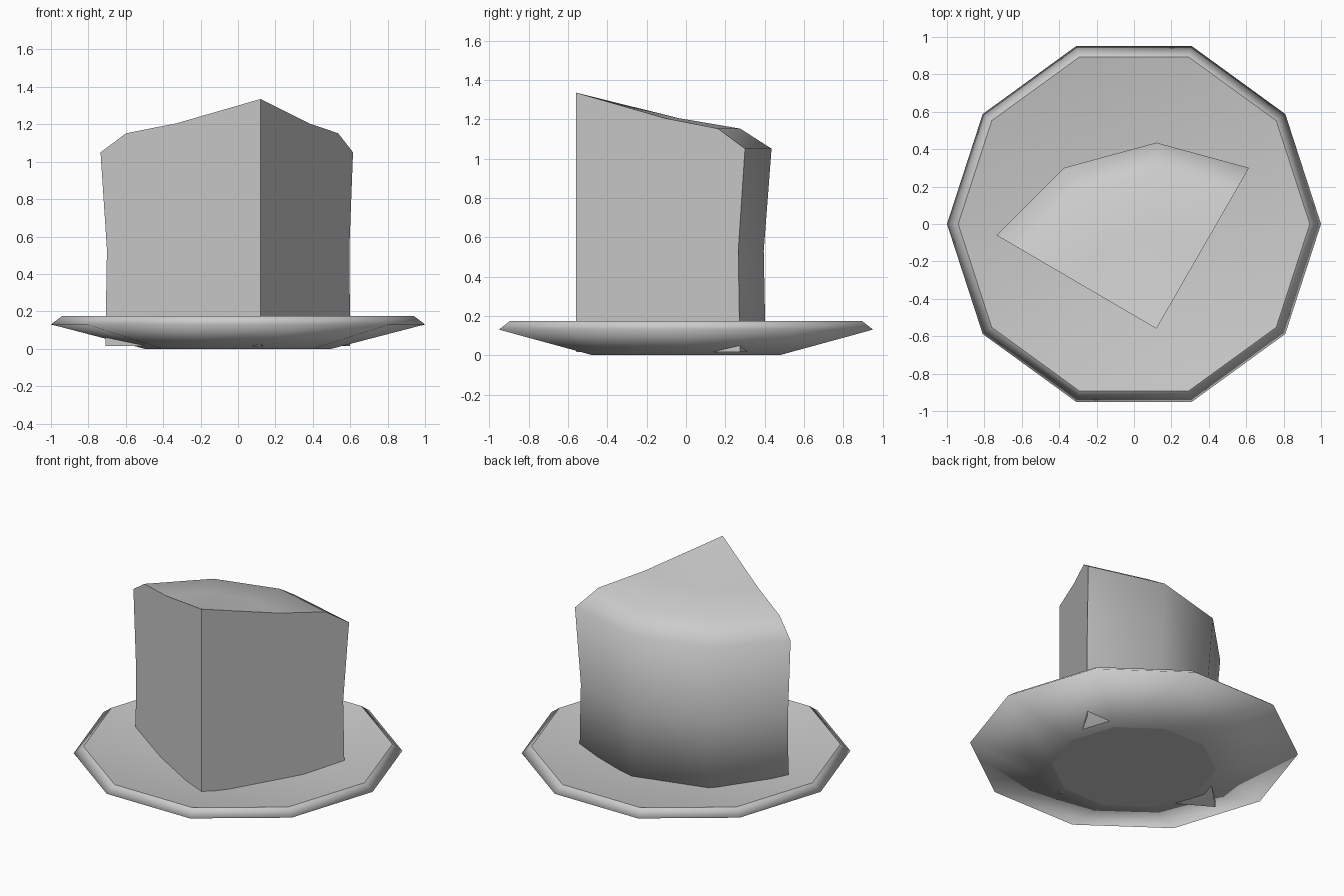
import bpy, bmesh, math
from mathutils import Vector

cube = bpy.data.objects.get("Cube")
if cube:
    bpy.data.objects.remove(cube, do_unlink=True)

GREY = (0.6, 0.6, 0.6, 1)
grey = bpy.data.materials.new("light grey")
grey.use_nodes = True
grey.diffuse_color = GREY
grey.node_tree.nodes["Principled BSDF"].inputs["Base Color"].default_value = GREY


def finish(name, bm, is_sharp):
    """Smooth the mesh except along edges picked by a rule, and link it."""
    bmesh.ops.recalc_face_normals(bm, faces=bm.faces)
    for face in bm.faces:
        face.smooth = True
    for edge in bm.edges:
        edge.smooth = not is_sharp(edge)
    mesh = bpy.data.meshes.new(name)
    bm.to_mesh(mesh)
    bm.free()
    mesh.materials.append(grey)
    obj = bpy.data.objects.new(name, mesh)
    bpy.context.collection.objects.link(obj)
    return obj


def bridge(bm, ring_a, ring_b, closed):
    n = len(ring_a)
    for i in range(n if closed else n - 1):
        j = (i + 1) % n
        bm.faces.new((ring_a[i], ring_a[j], ring_b[j], ring_b[i]))


# Plate: ten-sided shallow dish, (radius, height) from base to well
SIDES = 10
plate_profile = [(0.5, 0), (1.0, 0.13), (0.94, 0.175), (0.47, 0.09)]
bm = bmesh.new()
rings = []
for r, z in plate_profile:
    rings.append([bm.verts.new((r * math.cos(math.tau * k / SIDES),
                                r * math.sin(math.tau * k / SIDES), z))
                  for k in range(SIDES)])
for a, b in zip(rings, rings[1:]):
    bridge(bm, a, b, True)
bm.faces.new(rings[0])
bm.faces.new(rings[-1])
sharp_rings = [set(rings[0]), set(rings[2])]
finish("plate", bm, lambda e: any(set(e.verts) <= s for s in sharp_rings))

# Cake slice: the curved back outline shrinks toward the pointed tip
tip = Vector((0.12, -0.56))
back = [Vector(p) - tip for p in
        [(-0.735, -0.06), (-0.375, 0.30), (0.12, 0.435), (0.615, 0.30)]]
slice_profile = [(0.97, 0.015), (0.96, 0.53), (1.0, 1.05),
                 (0.84, 1.152), (0.526, 1.205)]
bm = bmesh.new()
bottom = bm.verts.new((*tip, 0.015))
top = bm.verts.new((*tip, 1.335))
rows = [[bm.verts.new((*(tip + p * s), z)) for p in back]
        for s, z in slice_profile]
for a, b in zip(rows, rows[1:]):
    bridge(bm, a, b, False)
for row, apex in ((rows[0], bottom), (rows[-1], top)):
    for a, b in zip(row, row[1:]):
        bm.faces.new((a, b, apex))

# Two flat cut sides
cuts = [bm.faces.new([bottom] + [row[i] for row in rows] + [top])
        for i in (0, -1)]
finish("cake_slice", bm, lambda e: any(f in cuts for f in e.link_faces))
